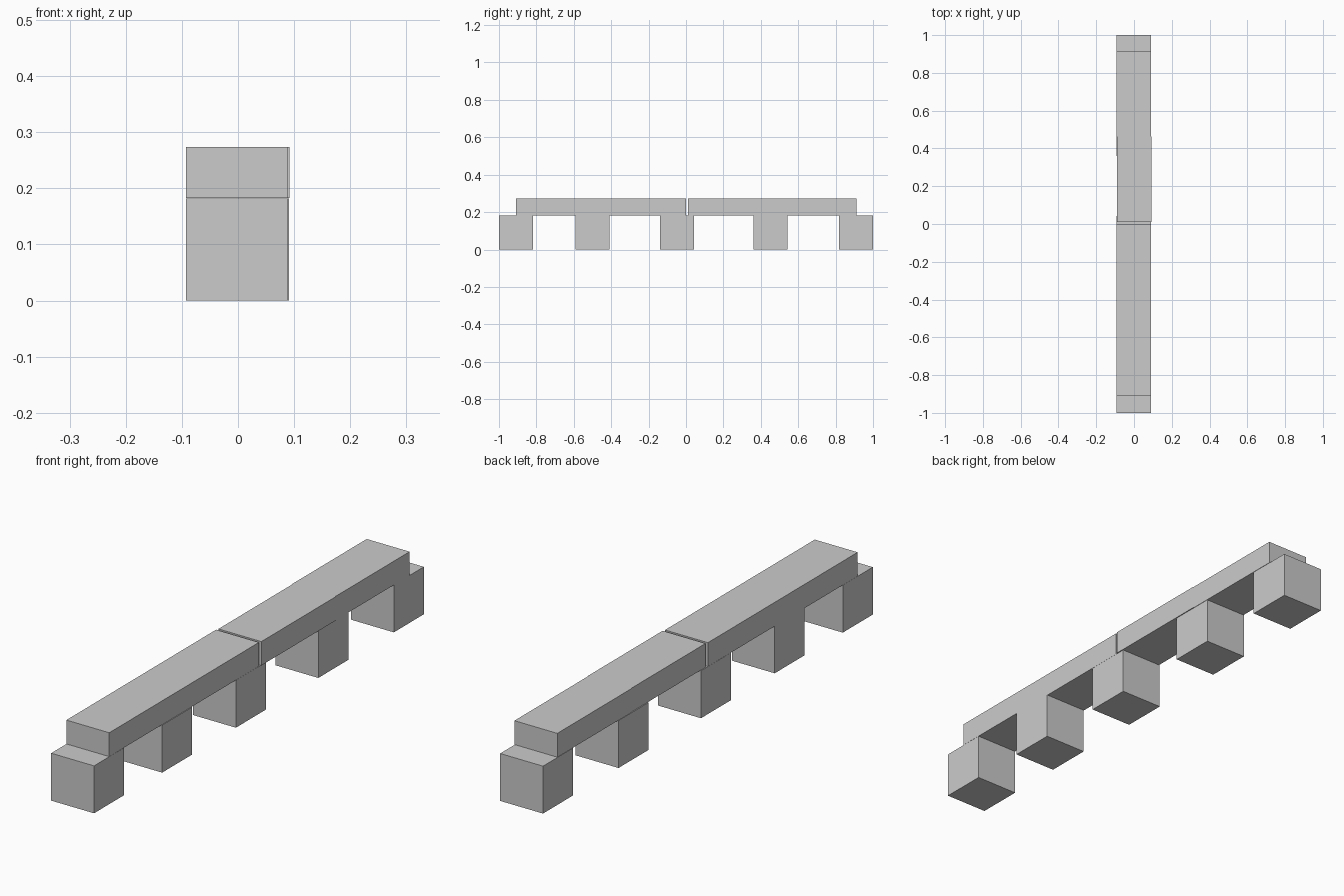
import bpy

if "Cube" in bpy.data.objects:
    bpy.data.objects.remove(bpy.data.objects["Cube"])

grey = bpy.data.materials.new("light grey")
grey.diffuse_color = (0.6, 0.6, 0.6, 1)
grey.use_nodes = True
grey.node_tree.nodes["Principled BSDF"].inputs["Base Color"].default_value = grey.diffuse_color


def block(name, x0, x1, y0, y1, z0, z1):
    """Axis-aligned box from its limits."""
    bpy.ops.mesh.primitive_cube_add(
        size=1, location=((x0 + x1) / 2, (y0 + y1) / 2, (z0 + z1) / 2))
    ob = bpy.context.object
    ob.name = name
    ob.scale = (x1 - x0, y1 - y0, z1 - z0)
    bpy.ops.object.transform_apply(location=False, rotation=False, scale=True)
    ob.data.materials.append(grey)


SIDE = 0.182      # cube edge, also beam width
TOP = 0.274       # top of the beams

# Five cube supports: (front y, left x), placed slightly unevenly
supports = [(-1.0, -0.093), (-0.59, -0.091), (-0.14, -0.093),
            (0.36, -0.093), (0.818, -0.093)]
for i, (y, x) in enumerate(supports):
    block(f"support_cube_{i + 1}", x, x + SIDE, y, y + SIDE, 0, SIDE)

# Four beams end to end, with a narrow gap at the middle
beams = [(-0.908, -0.454, -0.093), (-0.454, 0.0, -0.093),
         (0.01, 0.462, -0.090), (0.462, 0.912, -0.092)]
for i, (y0, y1, x) in enumerate(beams):
    block(f"beam_{i + 1}", x, x + SIDE, y0, y1, SIDE + 0.0005, TOP)
